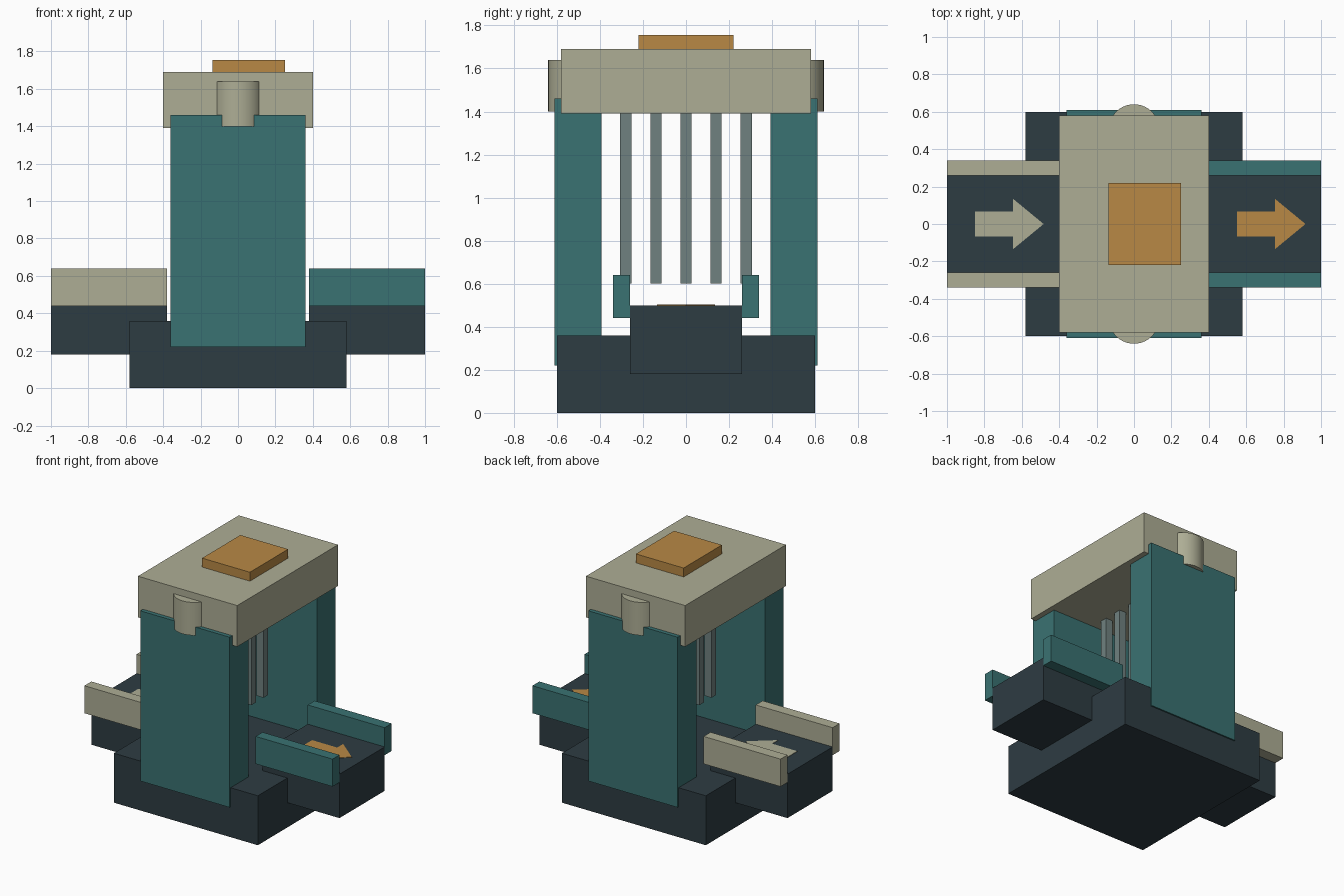
import bpy, bmesh

if "Cube" in bpy.data.objects:
    bpy.data.objects.remove(bpy.data.objects["Cube"])

def material(name, rgb):
    m = bpy.data.materials.new(name)
    m.diffuse_color = (*rgb, 1)
    m.use_nodes = True
    m.node_tree.nodes["Principled BSDF"].inputs["Base Color"].default_value = m.diffuse_color
    return m

DARK = material("dark_slate", (0.027, 0.045, 0.055))
TEAL = material("teal", (0.042, 0.168, 0.168))
CREAM = material("cream", (0.42, 0.42, 0.30))
AMBER = material("amber", (0.48, 0.25, 0.06))
GREY = material("curtain_grey", (0.16, 0.22, 0.215))

def box(name, x, y, z, mat):
    """Axis-aligned box from (min, max) ranges."""
    bpy.ops.mesh.primitive_cube_add(size=1, location=[sum(r) / 2 for r in (x, y, z)])
    ob = bpy.context.object
    ob.name = name
    ob.scale = [abs(r[1] - r[0]) for r in (x, y, z)]
    bpy.ops.object.transform_apply(location=False, rotation=False, scale=True)
    ob.data.materials.append(mat)
    return ob

def arrow(name, x, mat):
    """Thin arrow plate pointing along +x, starting at x."""
    pts = [(0, -.067), (.203, -.067), (.203, -.135), (.367, 0),
           (.203, .135), (.203, .067), (0, .067)]
    bm = bmesh.new()
    face = bm.faces.new([bm.verts.new((x + px, py, .495)) for px, py in pts])
    ext = bmesh.ops.extrude_face_region(bm, geom=[face])
    top = [v for v in ext["geom"] if isinstance(v, bmesh.types.BMVert)]
    bmesh.ops.translate(bm, verts=top, vec=(0, 0, .008))
    bmesh.ops.recalc_face_normals(bm, faces=bm.faces)
    me = bpy.data.meshes.new(name)
    bm.to_mesh(me)
    bm.free()
    ob = bpy.data.objects.new(name, me)
    bpy.context.collection.objects.link(ob)
    me.materials.append(mat)

# Base, scanner head and offset top panel
box("base", (-.58, .58), (-.6, .6), (0, .36), DARK)
box("head", (-.4, .4), (-.58, .58), (1.39, 1.69), CREAM)
box("top_panel", (-.135, .25), (-.22, .22), (1.69, 1.755), AMBER)

# Side towers with rounded bosses set into the head
for s, side in ((-1, "front"), (1, "back")):
    box(f"{side}_tower", (-.36, .36), (s * .393, s * .61), (.22, 1.46), TEAL)
    bpy.ops.mesh.primitive_cylinder_add(vertices=64, radius=.135, depth=.24,
                                        location=(0, s * .505, 1.52))
    boss = bpy.context.object
    boss.name = f"{side}_boss"
    boss.data.materials.append(CREAM)
    bpy.ops.object.shade_smooth_by_angle()

# Infeed and outfeed beds with guide rails
for s, name, mat in ((-1, "infeed", CREAM), (1, "outfeed", TEAL)):
    xs = (s * .38, s * 1.0)
    box(f"{name}_bed", xs, (-.26, .26), (.18, .5), DARK)
    for t, side in ((-1, "front"), (1, "back")):
        box(f"{name}_{side}_rail", xs, (t * .26, t * .34), (.44, .64), mat)

# Direction arrows
arrow("infeed_arrow", -.85, CREAM)
arrow("outfeed_arrow", .55, AMBER)

# Hanging curtain strips
for i in range(5):
    y = (i - 2) * .14
    box(f"curtain_strip_{i + 1}", (-.0275, .0275), (y - .026, y + .026), (.6, 1.4), GREY)
